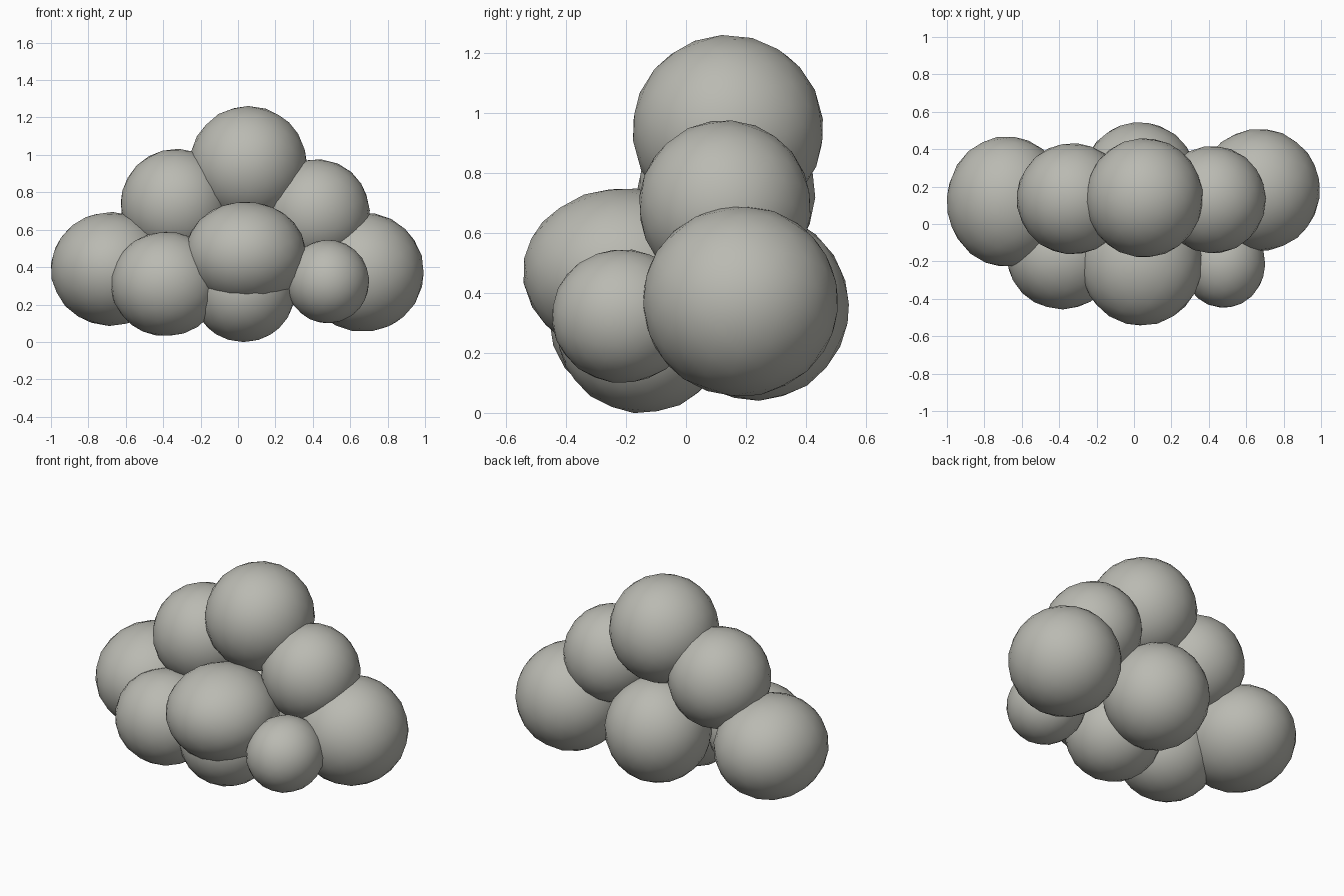
import bpy, random
from mathutils import Euler, Matrix, Vector

if "Cube" in bpy.data.objects:
    bpy.data.objects.remove(bpy.data.objects["Cube"])

random.seed(4)

grey = bpy.data.materials.new("warm_grey")
grey.diffuse_color = (0.49, 0.49, 0.445, 1)
grey.use_nodes = True
grey.node_tree.nodes["Principled BSDF"].inputs["Base Color"].default_value = grey.diffuse_color


def puff(name, centre, radii):
    """One rounded lump: a coarse ball with a random turn, stretched to its radii."""
    bpy.ops.mesh.primitive_ico_sphere_add(subdivisions=3, radius=1.0)
    ob = bpy.context.object
    ob.name = name
    turn = Euler([random.uniform(0, 3) for _ in range(3)]).to_matrix().to_4x4()
    ob.data.transform(Matrix.Diagonal((*radii, 1)) @ turn)
    ob.location = Vector(centre)
    ob.data.materials.append(grey)
    bpy.ops.object.shade_smooth()
    return ob


# Upper row of lumps
puff("top_puff", (0.055, 0.14, 0.945), (0.315, 0.32, 0.317))
puff("upper_left_puff", (-0.33, 0.135, 0.735), (0.298, 0.298, 0.298))
puff("upper_right_puff", (0.42, 0.13, 0.69), (0.285, 0.288, 0.288))

# Wide outer lumps
puff("left_puff", (-0.68, 0.12, 0.39), (0.322, 0.35, 0.305))
puff("right_puff", (0.67, 0.182, 0.373), (0.325, 0.328, 0.32))

# Front lumps
puff("front_centre_puff", (0.04, -0.21, 0.47), (0.325, 0.335, 0.281))
puff("front_left_puff", (-0.385, -0.17, 0.31), (0.297, 0.287, 0.28))
puff("front_right_puff", (0.48, -0.212, 0.323), (0.222, 0.237, 0.224))

# Underside and back lumps
puff("bottom_puff", (0.03, -0.145, 0.275), (0.278, 0.285, 0.277))
puff("back_puff", (0.03, 0.235, 0.355), (0.308, 0.31, 0.315))
